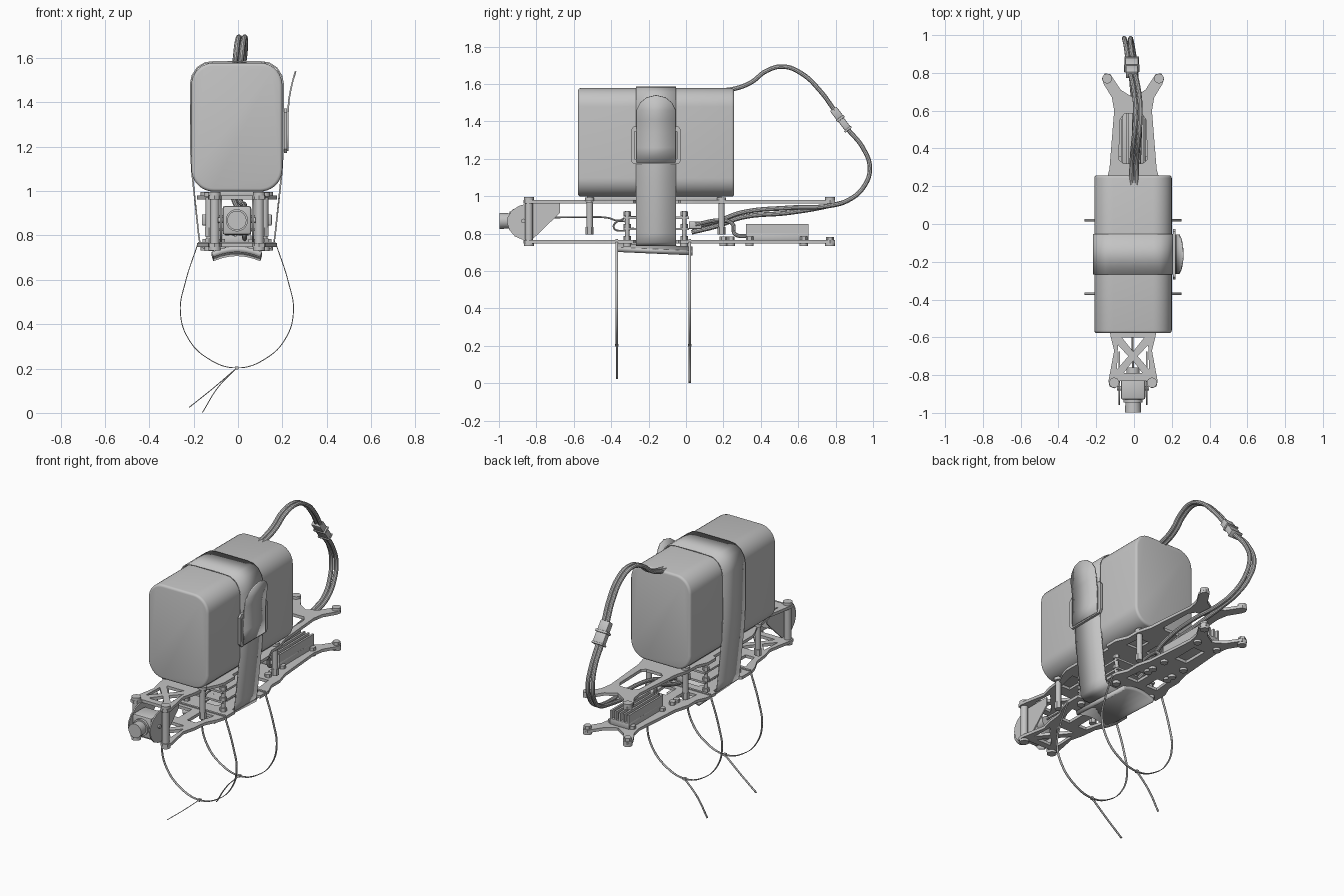
import bpy, bmesh
from math import pi, radians
from mathutils import Matrix, Vector, Euler

old = bpy.data.objects.get("Cube")
if old:
    bpy.data.objects.remove(old)

grey = bpy.data.materials.new("mid grey")
grey.use_nodes = True
grey.diffuse_color = (0.55, 0.55, 0.55, 1)
grey.node_tree.nodes["Principled BSDF"].inputs["Base Color"].default_value = grey.diffuse_color

CX = -0.005                                   # centre line of the frame
PLANES = {"xy": (0, 0, 0), "xz": (pi / 2, 0, 0), "yz": (pi / 2, 0, pi / 2)}


def add_mesh(name, mesh):
    mesh.materials.clear()
    mesh.materials.append(grey)
    mesh.shade_smooth()
    mesh.set_sharp_from_angle(angle=radians(35))
    ob = bpy.data.objects.new(name, mesh)
    bpy.context.scene.collection.objects.link(ob)
    return ob


def from_bm(name, bm):
    mesh = bpy.data.meshes.new(name)
    bm.to_mesh(mesh)
    bm.free()
    return add_mesh(name, mesh)


def box(name, centre, size, bevel=0.0, rot=(0, 0, 0)):
    bm = bmesh.new()
    bmesh.ops.create_cube(bm, size=1)
    bmesh.ops.scale(bm, vec=size, verts=bm.verts)
    if bevel:
        bmesh.ops.bevel(bm, geom=bm.edges[:], offset=bevel, segments=2, profile=0.5, affect='EDGES')
    bm.transform(Matrix.Translation(centre) @ Euler(rot).to_matrix().to_4x4())
    return from_bm(name, bm)


def rod(name, start, end, r, sides=16, r2=None):
    a, b = Vector(start), Vector(end)
    bm = bmesh.new()
    bmesh.ops.create_cone(bm, cap_ends=True, segments=sides, radius1=r,
                          radius2=r if r2 is None else r2, depth=(b - a).length)
    turn = (b - a).to_track_quat('Z', 'Y').to_matrix().to_4x4()
    bm.transform(Matrix.Translation((a + b) / 2) @ turn)
    return from_bm(name, bm)


def curve_mesh(name, loops, plane="xy", pos=(0, 0, 0), closed=True, smooth=False,
               extrude=0.0, bevel=0.0, fill=False):
    """Loops drawn in a plane (or in space) become a plate, ribbon or tube."""
    cu = bpy.data.curves.new(name, 'CURVE')
    cu.dimensions = '2D' if fill else '3D'
    cu.fill_mode = 'BOTH' if fill else 'FULL'
    cu.extrude, cu.bevel_depth, cu.bevel_resolution = extrude, bevel, 3
    cu.resolution_u = 8
    for pts in loops:
        sp = cu.splines.new('BEZIER' if smooth else 'POLY')
        target = sp.bezier_points if smooth else sp.points
        target.add(len(pts) - 1)
        for p, co in zip(target, pts):
            co = tuple(co) + (0,) * (3 - len(co))
            if smooth:
                p.co = co
                p.handle_left_type = p.handle_right_type = 'AUTO'
            else:
                p.co = co + (1,)
        sp.use_cyclic_u = closed
        sp.use_smooth = True
    tmp = bpy.data.objects.new(name + "_guide", cu)
    bpy.context.scene.collection.objects.link(tmp)
    dg = bpy.context.evaluated_depsgraph_get()
    mesh = bpy.data.meshes.new_from_object(tmp.evaluated_get(dg))
    bpy.data.objects.remove(tmp)
    mesh.transform(Matrix.Translation(pos) @ Euler(PLANES[plane]).to_matrix().to_4x4())
    return add_mesh(name, mesh)


def ribbon(name, pts, y, width, thick, closed=False, smooth=True):
    ob = curve_mesh(name, [pts], "xz", (0, y, 0), closed, smooth, extrude=width / 2)
    mod = ob.modifiers.new("thickness", 'SOLIDIFY')
    mod.thickness, mod.offset = thick, 0
    return ob


def mirrored(half):
    return half + [(-x, y) for x, y in reversed(half) if x]


# Frame plates: one mirrored outline with truss and slot openings
outline = mirrored([(0, -.83), (.07, -.83), (.08, -.86), (.1, -.87), (.125, -.86), (.13, -.83),
                    (.1, -.67), (.12, -.59), (.13, -.5), (.165, -.43), (.18, -.38), (.18, -.28),
                    (.155, -.27), (.155, -.04), (.18, -.03), (.18, .05), (.15, .12), (.15, .2),
                    (.125, .29), (.1, .6), (.112, .67), (.155, .74), (.165, .77), (.15, .797),
                    (.12, .793), (.065, .71), (0, .67)])
side_gap = [(.085, -.77), (.025, -.7), (.08, -.64)]
holes = [[(-.05, -.79), (.05, -.79), (0, -.725)], [(-.06, -.6), (.06, -.6), (0, -.675)],
         side_gap, [(-x, y) for x, y in side_gap]]
for s in (-1, 1):
    holes += [[(s * .03, -.53), (s * .09, -.53), (s * .12, -.4), (s * .03, -.4)],
              [(s * .03, .06), (s * .11, .06), (s * .1, .16), (s * .03, .16)]]
rear_slot = mirrored([(.05, .32), (.075, .34), (.07, .55), (.045, .585)])
small_slot = mirrored([(.04, .4), (.04, .56)])
mid_slot = mirrored([(.05, -.28), (.07, -.25), (.07, -.07), (.05, -.04)])
curve_mesh("top_plate", [outline] + holes + [rear_slot], pos=(CX, 0, .97), extrude=.009, fill=True)
curve_mesh("bottom_plate", [outline] + holes + [small_slot, mid_slot], pos=(CX, 0, .756),
           extrude=.009, fill=True)

# Standoffs, stack posts, screws and nuts, mirrored on both sides
for s, side in ((1, "left"), (-1, "right")):
    def post(name, x, y, z0, z1, r, sides=16):
        rod(f"{side}_{name}", (CX + s * x, y, z0), (CX + s * x, y, z1), r, sides)
    post("front_standoff", .1, -.84, .76, .97, .021)
    for z in (.733, .975):
        post("front_screw", .1, -.84, z, z + .02, .027)
        post("tail_screw", .137, .77, z, z + .02, .026)
    post("tail_nut", .137, .77, .765, .783, .022, 6)
    for y in (-.515, .19):
        post("hanging_standoff", .125, y, .83, .97, .017, 12)
        post("standoff_nut", .125, y, .795, .835, .021, 6)
        post("standoff_screw", .125, y, .975, .994, .024)
    for y in (-.315, -.01):
        post("stack_post", .125, y, .735, .92, .012, 12)
        post("stack_screw_head", .125, y, .73, .748, .022)
        for z in (.765, .83, .895):
            post("stack_nut", .125, y, z, z + .022, .02, 6)
    for y in (.2, .24, .34, .63):
        post("base_screw", .07, y, .733, .75, .022)
        post("base_nut", .07, y, .765, .785, .02, 6)

# Electronics stack
box("lower_board", (CX, -.16, .825), (.27, .35, .012))
box("upper_board", (CX, -.16, .885), (.27, .35, .012))
box("board_chip", (CX, -.16, .9), (.09, .09, .02), .004)
box("power_block", (CX, -.16, .85), (.12, .18, .035), .005)
box("plug_block", (CX, .05, .845), (.08, .07, .04), .005)
for s in (-1, 1):
    box("side_socket", (CX + s * .145, -.16, .87), (.025, .08, .05), .004)

# Finned speed controller on the tail
box("heatsink_base", (CX, .488, .783), (.13, .335, .036), .003)
for i in range(5):
    box("heatsink_fin", (CX + (i - 2) * .029, .488, .824), (.012, .335, .055))

# Camera with its two cheek plates
cheek = [(-.675, .962), (-.84, .962), (-.89, .95), (-.93, .925), (-.953, .89), (-.957, .86),
         (-.945, .82), (-.915, .785), (-.875, .768), (-.82, .77), (-.675, .91)]
for s in (-1, 1):
    curve_mesh("camera_cheek", [cheek], "yz", (CX + s * .072, 0, 0), extrude=.004, fill=True)
box("camera_body", (CX, -.87, .868), (.13, .12, .13), .012)
rod("lens_collar", (CX, -.945, .868), (CX, -.92, .868), .05, 24)
rod("lens_barrel", (CX, -.998, .868), (CX, -.93, .868), .043, 24, .04)
rod("camera_back", (CX, -.82, .868), (CX, -.76, .868), .035, 20)
rod("camera_pivot", (CX - .085, -.87, .868), (CX + .085, -.87, .868), .012, 12)
curve_mesh("camera_cable", [[(CX, -.78, .885), (CX, -.55, .888), (.01, -.42, .885), (.02, -.36, .87),
                             (.02, -.32, .885), (.02, -.25, .89)]], closed=False, smooth=True, bevel=.005)
curve_mesh("looped_lead", [[(.03, -.31, .865), (.04, -.375, .86), (.04, -.385, .83),
                            (.03, -.34, .815), (.03, -.28, .83)]], closed=False, smooth=True, bevel=.005)
curve_mesh("controller_lead", [[(.03, .05, .85), (.03, .2, .87), (.03, .25, .85), (.03, .26, .8),
                                (.03, .34, .785)]], closed=False, smooth=True, bevel=.011)

# Battery pack: long edges rounded first, then a soft rim on each end
bm = bmesh.new()
bmesh.ops.create_cube(bm, size=1)
bmesh.ops.scale(bm, vec=(.41, .835, .58), verts=bm.verts)
long_edges = [e for e in bm.edges if abs(e.verts[0].co.y - e.verts[1].co.y) > .5]
bmesh.ops.bevel(bm, geom=long_edges, offset=.1, segments=9, profile=.5, affect='EDGES')
rims = [e for e in bm.edges if abs(e.verts[0].co.y - e.verts[1].co.y) < .01]
bmesh.ops.bevel(bm, geom=rims, offset=.014, segments=3, profile=.5, affect='EDGES')
bm.transform(Matrix.Translation((CX, -.16, 1.288)))
from_bm("battery_pack", bm)
box("battery_pad", (CX, -.17, .99), (.24, .72, .03), .005)

# Strap around battery and frame
right_half = [(.14, .737), (.165, .755), (.172, .8), (.202, 1.08), (.209, 1.2), (.209, 1.48),
              (.201, 1.52), (.179, 1.555), (.145, 1.577), (.108, 1.582)]
loop = [(CX + x, z) for x, z in right_half] + [(CX - x, z) for x, z in reversed(right_half)]
ribbon("strap", loop, -.16, .215, .007, closed=True, smooth=False)

# Buckle frame and the flared round-ended strap tongue
frame = [(-.295, 1.19), (-.28, 1.172), (-.04, 1.172), (-.027, 1.19), (-.027, 1.355),
         (-.04, 1.372), (-.28, 1.372), (-.295, 1.355)]
window = [[(a, 1.2), (b, 1.2), (b, 1.345), (a, 1.345)] for a, b in ((-.275, -.268), (-.055, -.048))]
curve_mesh("buckle", [frame] + window, "yz", (.214, 0, 0), extrude=.007, fill=True)
tongue = [(-.265, 1.18), (-.055, 1.18), (-.055, 1.26), (-.055, 1.34), (-.055, 1.41), (-.055, 1.46),
          (-.075, 1.5), (-.11, 1.528), (-.16, 1.54), (-.21, 1.528), (-.245, 1.5), (-.265, 1.46),
          (-.265, 1.41), (-.265, 1.34), (-.265, 1.26)]
bm = bmesh.new()
bm.faces.new([bm.verts.new((.224, y, z)) for y, z in tongue])
for z in (1.26, 1.34, 1.41, 1.46, 1.5):
    bmesh.ops.bisect_plane(bm, geom=bm.verts[:] + bm.edges[:] + bm.faces[:], dist=1e-4,
                           plane_co=(0, 0, z), plane_no=(0, 0, 1))
for v in bm.verts:
    v.co.x += .8 * max(0, v.co.z - 1.34) ** 2 + .02 * max(0, v.co.z - 1.34)
mod = from_bm("strap_tongue", bm).modifiers.new("thickness", 'SOLIDIFY')
mod.thickness, mod.offset = .007, 0

# Curved pad under the frame
pad = ribbon("belly_pad", [(-.115, .705), (-.06, .722), (CX, .728), (.05, .722), (.105, .705)],
             -.17, .41, .025)
pad.data.transform(Matrix.Translation((0, -.17, .72)) @ Matrix.Rotation(-.045, 4, 'X')
                   @ Matrix.Translation((0, .17, -.72)))

# Cable ties hanging below, each with a head and a loose tail
half_tie = [(.175, .765), (.232, .59), (.255, .46), (.222, .34), (.13, .245)]
tie = [(CX + x, z) for x, z in half_tie] + [(CX, .203)] + [(CX - x, z) for x, z in reversed(half_tie)]
tails = {-.37: [(CX, .203), (-.11, .113), (-.22, .025)],
         .02: [(CX, .203), (-.09, .115), (-.16, .002)]}
for y, tail in tails.items():
    ribbon("cable_tie", tie, y, .013, .004)
    ribbon("cable_tie_tail", tail, y, .011, .004)
    box("cable_tie_head", (CX, y, .203), (.016, .017, .014))
    box("cable_tie_bridge", (CX, y, .768), (.35, .013, .006))

# Twin power wires from the battery, round through the connector, into the frame
for s in (-1, 1):
    d = s * .013
    wire = [(d, .2, 1.565), (d, .28, 1.58), (.003 + d, .35, 1.61), (.01 + d, .43, 1.67),
            (.018 + d, .52, 1.693), (.02 + d, .62, 1.655), (.01 + d, .72, 1.56), (-.005 + d, .79, 1.465),
            (-.018 + d, .86, 1.365), (-.03 + d, .945, 1.26), (-.035 + 1.3 * d, .983, 1.15),
            (-.025 + 1.2 * d, .95, 1.05), (-.01 + d, .87, .98), (d, .76, .948),
            (.015 + d, .55, .925 + d), (.01 + d, .3, .9 + d), (d, .17, .855 + d), (d, .03, .82 + d)]
    curve_mesh("power_wire", [wire], closed=False, smooth=True, bevel=.0125)

# Connector halves following the slope of the wires
tilt = (radians(-53), 0, 0)
for name, y, z, size in (("connector_plug", .805, 1.443, (.062, .06, .042)),
                         ("connector_socket", .847, 1.385, (.07, .07, .036)),
                         ("connector_flange", .825, 1.415, (.08, .014, .05)),
                         ("connector_end", .866, 1.358, (.078, .012, .046))):
    box(name, (-.012, y, z), size, .004, tilt)
